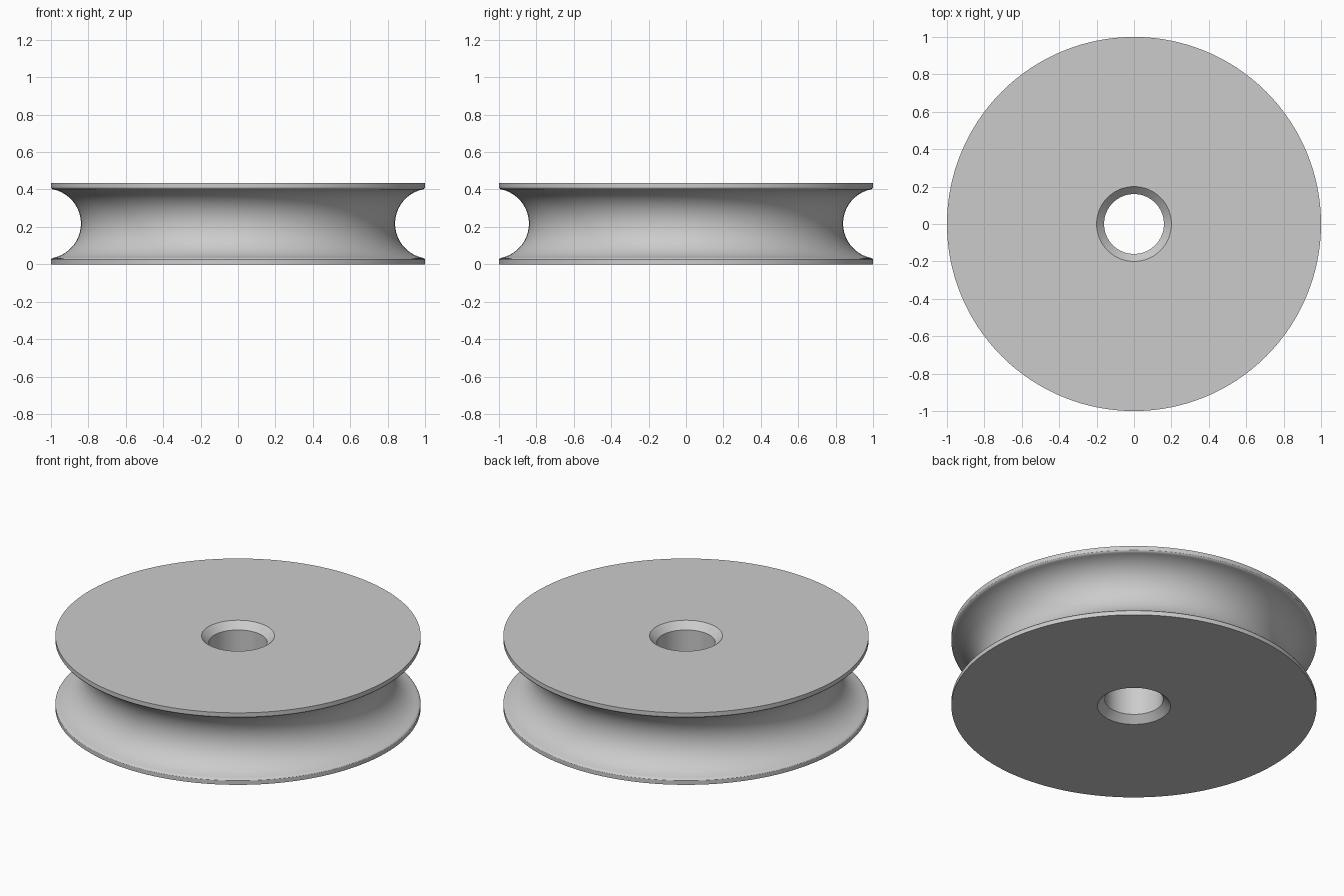
import bpy, bmesh, math

cube = bpy.data.objects.get("Cube")
if cube:
    bpy.data.objects.remove(cube, do_unlink=True)

HEIGHT = 0.435
MID = HEIGHT / 2
SEGMENTS = 128

grey = bpy.data.materials.new("plain grey")
grey.use_nodes = True
colour = (0.6, 0.6, 0.6, 1)
grey.diffuse_color = colour
grey.node_tree.nodes["Principled BSDF"].inputs["Base Color"].default_value = colour


def groove_points(steps=32):
    """Round rope groove between the two rims, bottom to top."""
    radius, centre = 0.187, 1.027
    limit = math.radians(76)
    for i in range(steps + 1):
        a = -limit + 2 * limit * i / steps
        yield centre - radius * math.cos(a), MID + radius * math.sin(a)


# Lower half of the rim and bore, mirrored for the upper half
bore = [(0.16, 0.04), (0.2, 0)]
rim = [(1, 0), (1, 0.025), (0.997, 0.03), (0.99, 0.034)]
lower = bore + rim
upper = [(r, HEIGHT - z) for r, z in reversed(lower)]
profile = lower + list(groove_points()) + upper

# Spin the closed profile around the axle
bm = bmesh.new()
verts = [bm.verts.new((r, 0, z)) for r, z in profile]
edges = [bm.edges.new((verts[i - 1], verts[i])) for i in range(len(verts))]
bmesh.ops.spin(bm, geom=verts + edges, axis=(0, 0, 1), cent=(0, 0, 0),
               angle=math.tau, steps=SEGMENTS, use_merge=True)
bmesh.ops.remove_doubles(bm, verts=bm.verts, dist=0.0001)
bmesh.ops.recalc_face_normals(bm, faces=bm.faces)

mesh = bpy.data.meshes.new("pulley_wheel")
bm.to_mesh(mesh)
bm.free()
mesh.materials.append(grey)
wheel = bpy.data.objects.new("pulley_wheel", mesh)
bpy.context.collection.objects.link(wheel)

# Smooth curves, crisp rim and bore edges
bpy.ops.object.select_all(action='DESELECT')
wheel.select_set(True)
bpy.context.view_layer.objects.active = wheel
bpy.ops.object.shade_smooth_by_angle(angle=math.radians(30))
